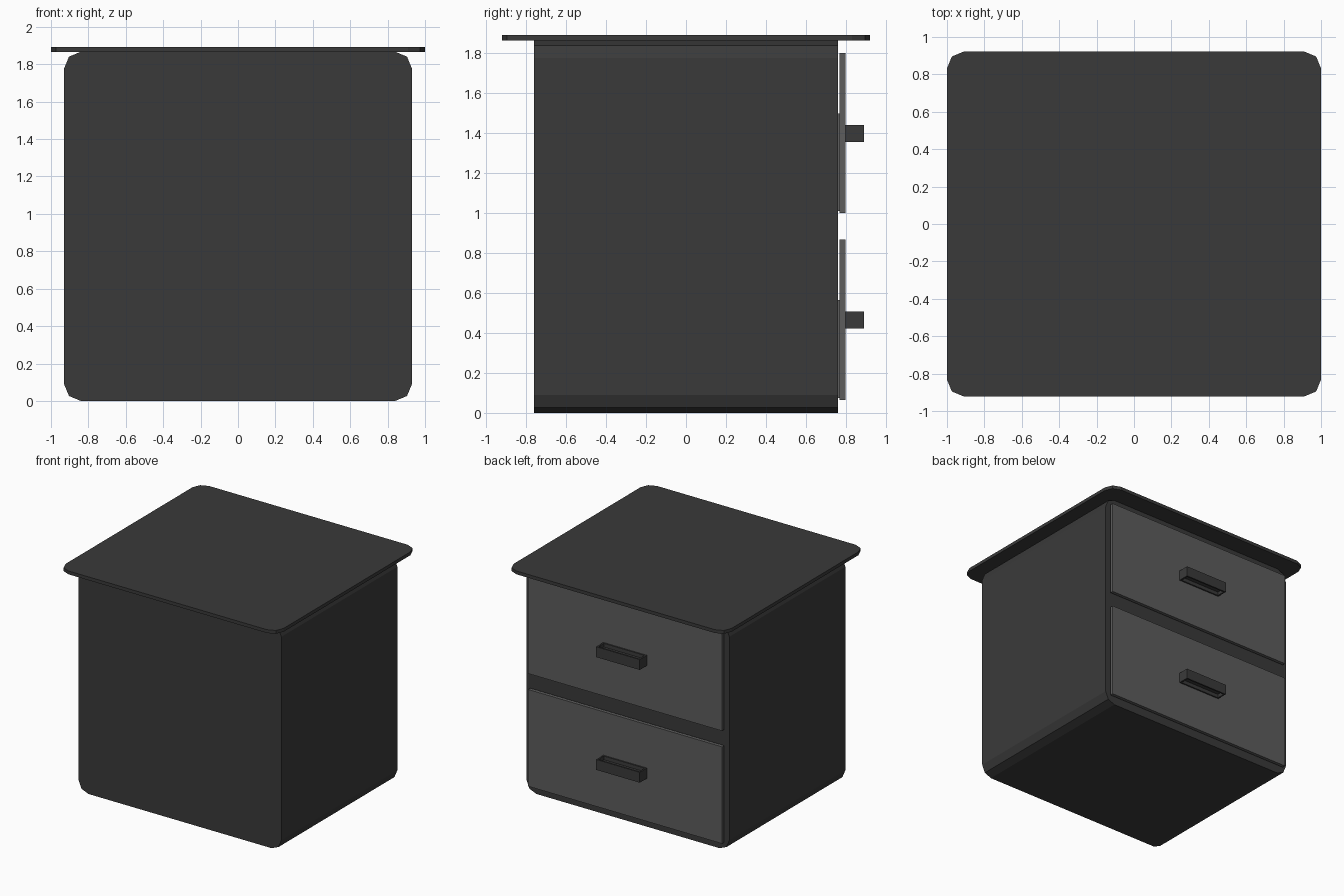
import bpy
import bmesh

cube = bpy.data.objects.get("Cube")
if cube:
    bpy.data.objects.remove(cube, do_unlink=True)


def make_material(name, value):
    mat = bpy.data.materials.new(name)
    mat.use_nodes = True
    colour = (value, value, value, 1)
    mat.diffuse_color = colour
    mat.node_tree.nodes["Principled BSDF"].inputs["Base Color"].default_value = colour
    return mat


charcoal = make_material("charcoal", 0.042)
grey = make_material("mid grey", 0.11)


def box(name, low, high, mat, round_axis=None, radius=0.09, pocket=0):
    """Box between two corners; optionally rounds edges along an axis or sinks pockets in top and bottom."""
    bm = bmesh.new()
    bmesh.ops.create_cube(bm, size=1)
    for v in bm.verts:
        for i in range(3):
            v.co[i] = low[i] if v.co[i] < 0 else high[i]
    if round_axis is not None:
        edges = [e for e in bm.edges
                 if abs(e.verts[0].co[round_axis] - e.verts[1].co[round_axis]) > 1e-5]
        bmesh.ops.bevel(bm, geom=edges, offset=radius, segments=2,
                        profile=0.5, affect='EDGES')
    if pocket:
        bm.normal_update()
        faces = [f for f in bm.faces if abs(f.normal.z) > 0.9]
        bmesh.ops.inset_individual(bm, faces=faces, thickness=0.018)
        bmesh.ops.inset_individual(bm, faces=faces, thickness=0.001, depth=-pocket)
    bmesh.ops.recalc_face_normals(bm, faces=bm.faces)
    mesh = bpy.data.meshes.new(name)
    bm.to_mesh(mesh)
    bm.free()
    mesh.materials.append(mat)
    obj = bpy.data.objects.new(name, mesh)
    bpy.context.collection.objects.link(obj)
    return obj


# Cabinet shell and overhanging top
box("cabinet_body", (-0.93, -0.76, 0), (0.93, 0.76, 1.867), charcoal, round_axis=1)
box("table_top", (-1, -0.922, 1.865), (1, 0.922, 1.893), charcoal, round_axis=2)

# Two drawers, each with a front panel, a tray behind it and a pull
for label, base in (("lower", 0.065), ("upper", 1.0)):
    box(label + "_drawer_front", (-0.89, 0.77, base), (0.89, 0.798, base + 0.803), grey)
    box(label + "_drawer_tray", (-0.86, 0.70, base + 0.01), (0.86, 0.775, base + 0.5), grey)
    box(label + "_drawer_handle", (-0.2, 0.797, base + 0.357), (0.2, 0.892, base + 0.443),
        charcoal, pocket=0.03)
